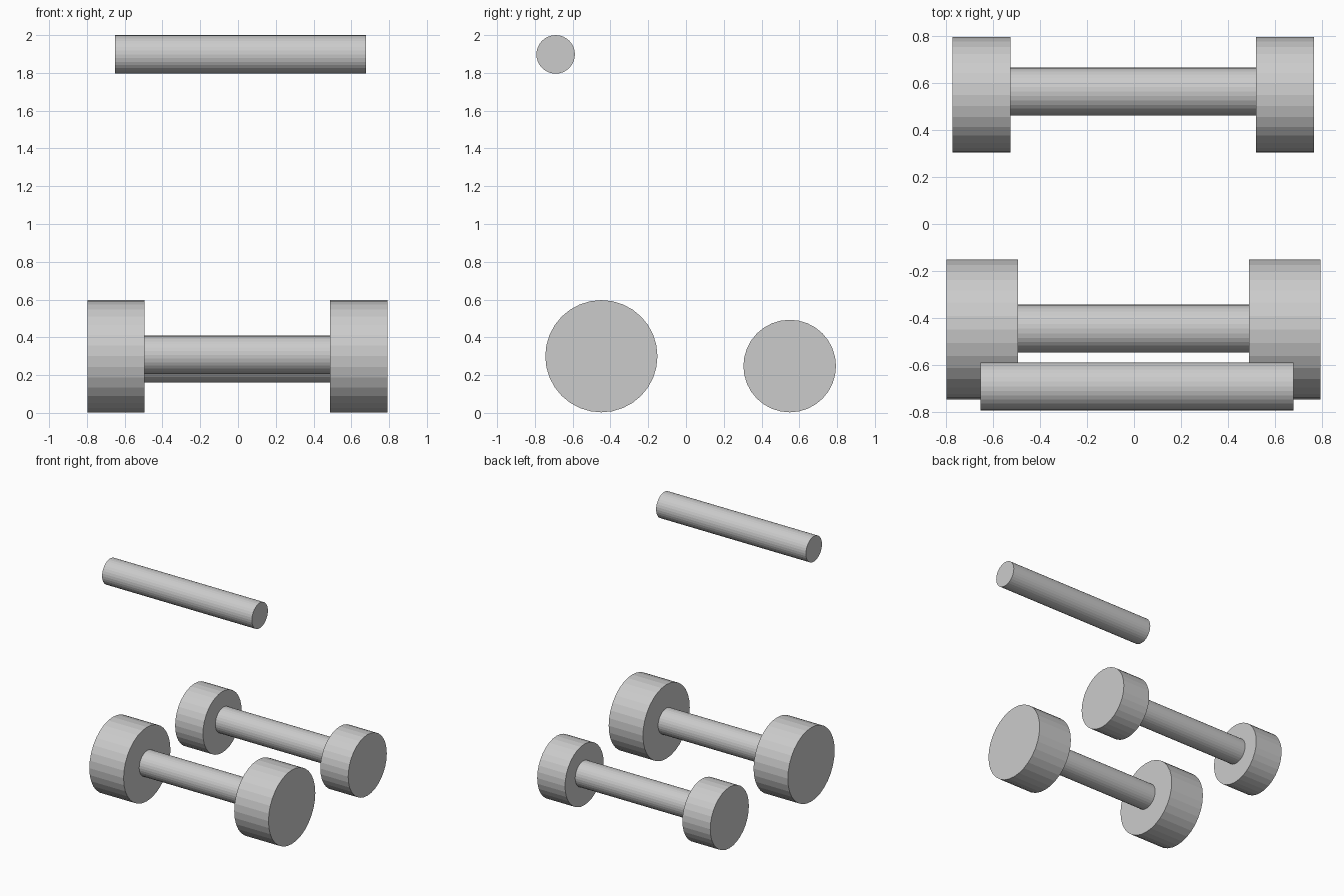
import bpy
from math import pi

if "Cube" in bpy.data.objects:
    bpy.data.objects.remove(bpy.data.objects["Cube"])


def rod(name, x0, x1, y, z, r):
    """Flat-faced 32-sided cylinder lying along x."""
    bpy.ops.mesh.primitive_cylinder_add(
        vertices=32, radius=r, depth=x1 - x0,
        location=((x0 + x1) / 2, y, z), rotation=(0, pi / 2, 0))
    bpy.context.object.name = name


def dumbbell(name, y, r, inner, outer, bar_y, bar_z):
    # Pair of end weights
    cx = -0.003
    rod(name + "_left_weight", cx - outer, cx - inner, y, r + 0.003, r)
    rod(name + "_right_weight", cx + inner, cx + outer, y, r + 0.003, r)
    # Handle running into both weights
    rod(name + "_handle", -0.652, 0.677, bar_y, bar_z, 0.102)


dumbbell("large_dumbbell", -0.448, 0.297, 0.491, 0.795, -0.445, 0.307)
dumbbell("small_dumbbell", 0.549, 0.245, 0.521, 0.768, 0.563, 0.262)

# Loose bar floating above
rod("spare_bar", -0.652, 0.677, -0.69, 1.898, 0.102)
